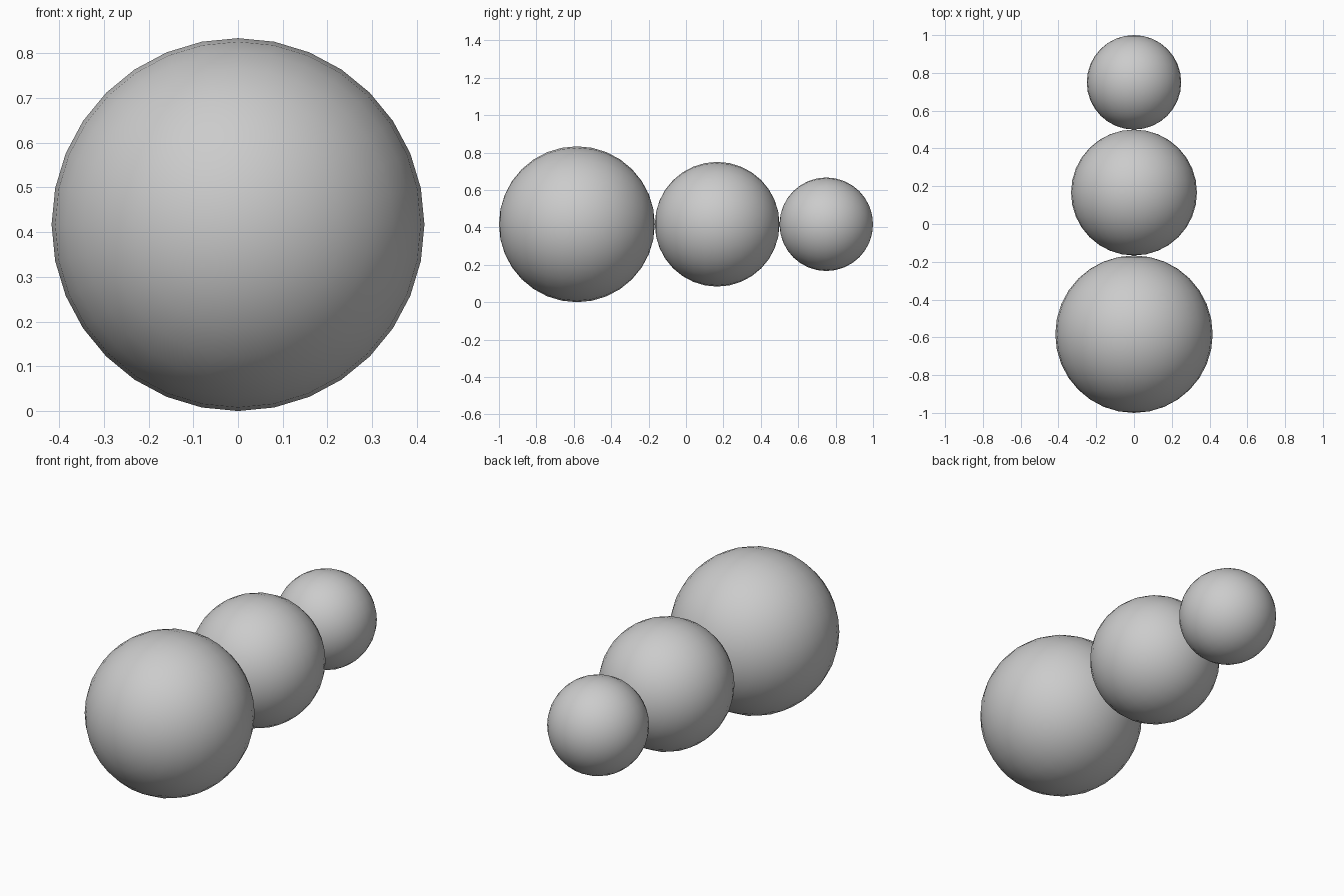
import bpy
import math

cube = bpy.data.objects.get("Cube")
if cube:
    bpy.data.objects.remove(cube, do_unlink=True)

# One plain grey for every ball
grey = bpy.data.materials.new("plain grey")
grey.use_nodes = True
colour = (0.6, 0.6, 0.6, 1)
grey.diffuse_color = colour
grey.node_tree.nodes["Principled BSDF"].inputs["Base Color"].default_value = colour

# Three touching balls in a row, shrinking from front to back, poles along y
largest = 5 / 12
y = -1.0
for name, scale in (("large_ball", 1.0), ("middle_ball", 0.8), ("small_ball", 0.6)):
    radius = largest * scale
    bpy.ops.mesh.primitive_uv_sphere_add(
        segments=32, ring_count=16, radius=radius,
        location=(0, y + radius, largest), rotation=(math.pi / 2, 0, 0))
    ball = bpy.context.object
    ball.name = name
    ball.data.materials.append(grey)
    bpy.ops.object.shade_smooth()
    y += 2 * radius
